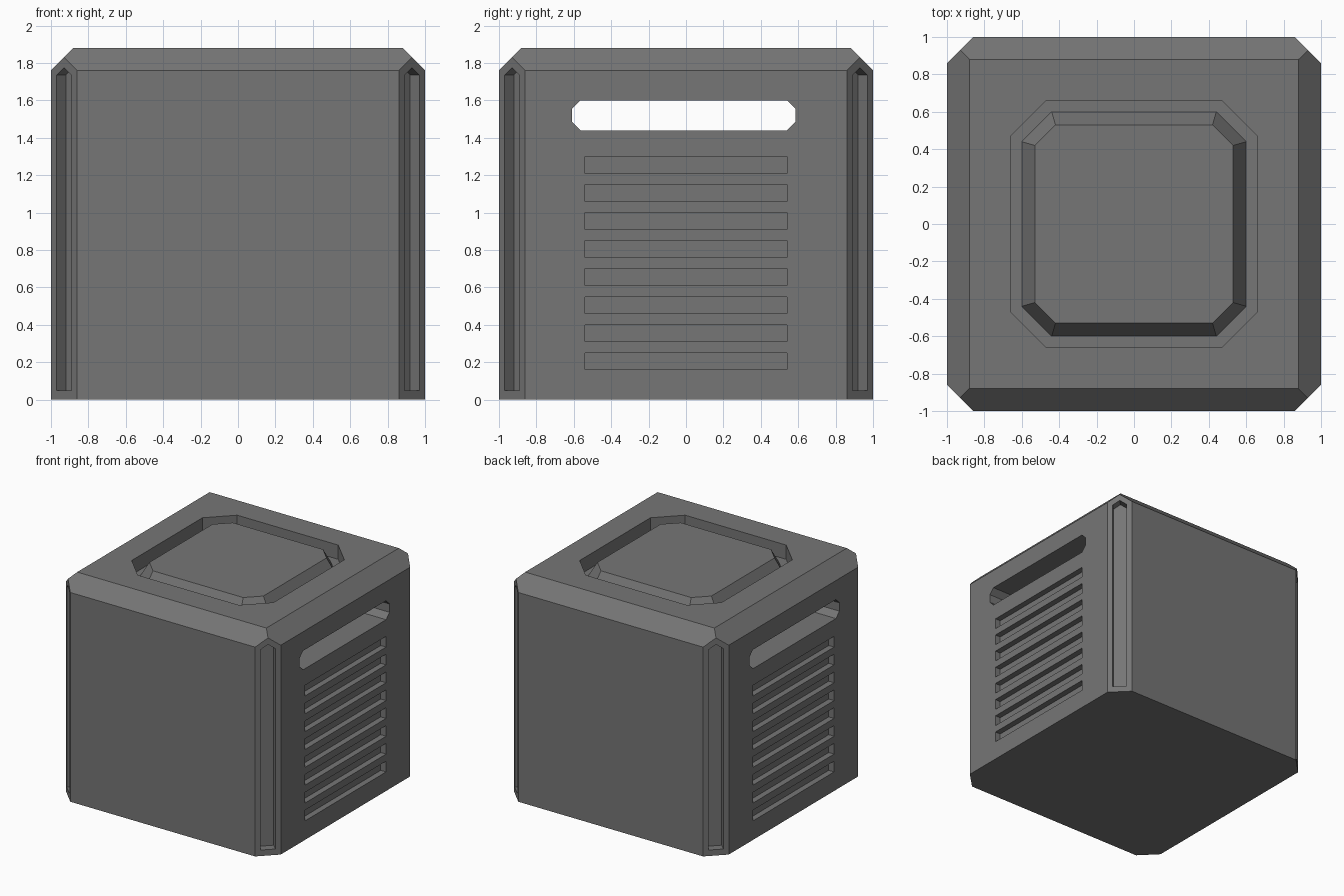
import bpy, bmesh
from mathutils import Vector

if "Cube" in bpy.data.objects:
    bpy.data.objects.remove(bpy.data.objects["Cube"])

H = 1.88
UP = Vector((0, 0, 1))


def bridge(bm, a, b):
    for i in range(len(a)):
        j = (i + 1) % len(a)
        bm.faces.new((a[i], a[j], b[j], b[i]))


def prism(bm, pts, side, normal, near, far):
    """Extrude an outline (side, height) along normal from near to far."""
    side, normal = Vector(side).normalized(), Vector(normal).normalized()
    a, b = ([bm.verts.new(side * u + UP * z + normal * d) for u, z in pts]
            for d in (near, far))
    bridge(bm, a, b)
    bm.faces.new(a)
    bm.faces.new(b)


def octagon(bm, r, c, z):
    pts = [(r, -c), (r, c), (c, r), (-c, r), (-r, c), (-r, -c), (-c, -r), (c, -r)]
    return [bm.verts.new((x, y, z)) for x, y in pts]


def make_object(bm, name):
    bmesh.ops.recalc_face_normals(bm, faces=bm.faces[:])
    mesh = bpy.data.meshes.new(name)
    bm.to_mesh(mesh)
    bm.free()
    ob = bpy.data.objects.new(name, mesh)
    bpy.context.collection.objects.link(ob)
    return ob


# Case: block with chamfered top and vertical edges
bm = bmesh.new()
bmesh.ops.create_cube(bm, size=2)
for v in bm.verts:
    v.co.z = H if v.co.z > 0 else 0
planes = [((sx, sy, 0), 1.86) for sx in (-1, 1) for sy in (-1, 1)]
planes += [((sx, sy, 1), 2.76) for sx, sy in ((1, 0), (-1, 0), (0, 1), (0, -1))]
for n, d in planes:
    n = Vector(n)
    geom = bm.verts[:] + bm.edges[:] + bm.faces[:]
    bmesh.ops.bisect_plane(bm, geom=geom, plane_co=n * d / n.length_squared,
                           plane_no=n.normalized(), clear_outer=True)
    bmesh.ops.holes_fill(bm, edges=[e for e in bm.edges if e.is_boundary], sides=0)
case = make_object(bm, "case")

bm = bmesh.new()

# Handle slot straight through
y0, y1, z0, z1, c = -0.61, 0.585, 1.44, 1.60, 0.045
prism(bm, [(y0 + c, z0), (y1 - c, z0), (y1, z0 + c), (y1, z1 - c),
           (y1 - c, z1), (y0 + c, z1), (y0, z1 - c), (y0, z0 + c)],
      (0, 1, 0), (1, 0, 0), -1.1, 1.1)

# Vents on both sides
for s in (-1, 1):
    for i in range(8):
        z = 0.16 + 0.15 * i
        prism(bm, [(-0.54, z), (0.54, z), (0.54, z + 0.09), (-0.54, z + 0.09)],
              (0, 1, 0), (s, 0, 0), 0.95, 1.1)

# Pointed grooves in the four corner faces
face = 1.86 / 2 ** 0.5
w = 0.04 * 2 ** 0.5
for sx in (-1, 1):
    for sy in (-1, 1):
        prism(bm, [(-w, 0.05), (w, 0.05), (w, 1.735), (0, 1.775), (-w, 1.735)],
              (-sy, sx, 0), (sx, sy, 0), face - 0.07, face + 0.1)

# Octagonal channel around the lid, sloped on its inner side
rings = [octagon(bm, *r) for r in ((0.66, 0.47, H + 0.04), (0.66, 0.47, H - 0.12),
                                   (0.60, 0.44, H - 0.12), (0.507, 0.413, H + 0.04))]
for i in range(4):
    bridge(bm, rings[i], rings[(i + 1) % 4])

cutter = make_object(bm, "cutter")
cutter.hide_render = True

# Cut the case
mod = case.modifiers.new("cuts", 'BOOLEAN')
mod.operation = 'DIFFERENCE'
mod.solver = 'EXACT'
mod.object = cutter
bpy.context.view_layer.objects.active = case
case.select_set(True)
bpy.ops.object.modifier_apply(modifier=mod.name)
bpy.data.objects.remove(cutter)

# Single grey colour
grey = bpy.data.materials.new("grey")
grey.diffuse_color = (0.18, 0.18, 0.18, 1)
grey.use_nodes = True
grey.node_tree.nodes["Principled BSDF"].inputs["Base Color"].default_value = grey.diffuse_color
case.data.materials.clear()
case.data.materials.append(grey)
for p in case.data.polygons:
    p.material_index = 0
